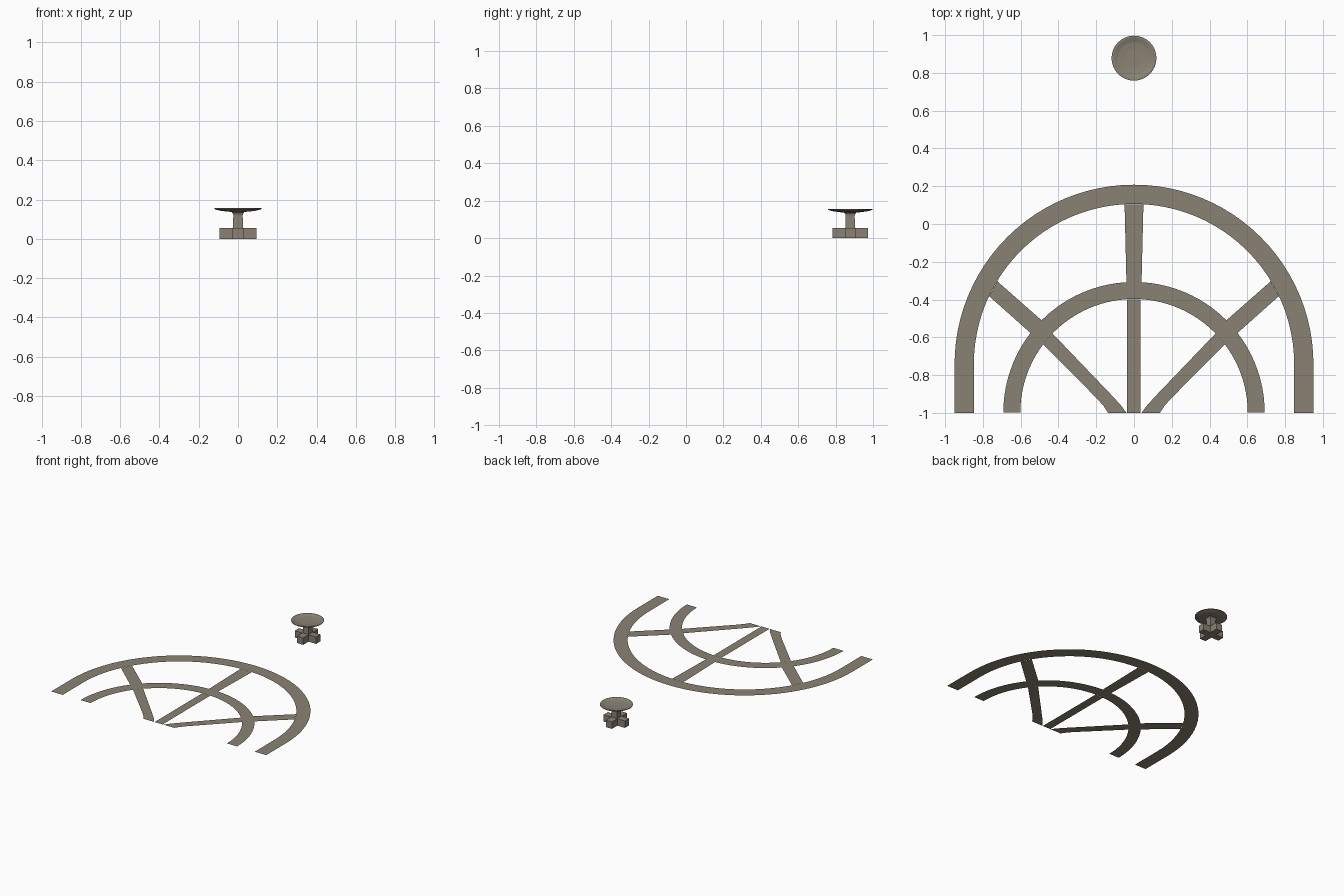
import bpy, bmesh, math

if "Cube" in bpy.data.objects:
    bpy.data.objects.remove(bpy.data.objects["Cube"])

stone = bpy.data.materials.new("warm grey stone")
stone.diffuse_color = (0.255, 0.225, 0.175, 1)
stone.use_nodes = True
stone.node_tree.nodes["Principled BSDF"].inputs["Base Color"].default_value = stone.diffuse_color

PATH_Z = 0.048
FY = 0.878  # fountain centre in y


def finish(name, bm):
    me = bpy.data.meshes.new(name)
    bmesh.ops.recalc_face_normals(bm, faces=bm.faces[:])
    bm.to_mesh(me)
    bm.free()
    ob = bpy.data.objects.new(name, me)
    me.materials.append(stone)
    bpy.context.collection.objects.link(ob)
    return ob


def strip(name, left, right):
    """Flat ribbon between two matching edge lines, facing up."""
    bm = bmesh.new()
    a = [bm.verts.new((x, y, PATH_Z)) for x, y in left]
    b = [bm.verts.new((x, y, PATH_Z)) for x, y in right]
    for i in range(len(a) - 1):
        f = bm.faces.new((a[i], b[i], b[i + 1], a[i + 1]))
        f.normal_update()
        if f.normal.z < 0:
            f.normal_flip()
    me = bpy.data.meshes.new(name)
    bm.to_mesh(me)
    bm.free()
    me.materials.append(stone)
    ob = bpy.data.objects.new(name, me)
    bpy.context.collection.objects.link(ob)


def arch(r, cy, n=48):
    pts = [(r * math.cos(math.pi * i / n), cy + r * math.sin(math.pi * i / n)) for i in range(n + 1)]
    if cy > -0.99:
        pts = [(r, -1)] + pts + [(-r, -1)]
    return pts


# curved paths
strip("outer_path", arch(0.95, -0.742), arch(0.848, -0.742))
strip("inner_path", arch(0.692, -0.999), arch(0.602, -0.999))

# straight centre path, inside and outside the inner arch
strip("centre_path_lower", [(-0.037, -1), (-0.037, -0.399)], [(0.034, -1), (0.034, -0.399)])
strip("centre_path_upper", [(-0.04, -0.309), (-0.05, 0.104)], [(0.04, -0.309), (0.05, 0.104)])

# diagonal paths, mirrored
for s, side in ((-1, "left"), (1, "right")):
    m = lambda pts: [(s * x, y) for x, y in pts]
    strip("diagonal_lower_" + side,
          m([(0.04, -1), (0.065, -0.965), (0.11, -0.915), (0.432, -0.579)]),
          m([(0.137, -1), (0.16, -0.965), (0.195, -0.925), (0.481, -0.637)]))
    strip("diagonal_upper_" + side,
          m([(0.489, -0.510), (0.724, -0.303)]),
          m([(0.548, -0.577), (0.767, -0.382)]))

# cross-shaped fountain base
L, W, H = 0.094, 0.027, 0.055
bm = bmesh.new()
outline = []
for k in range(4):
    c, s = round(math.cos(k * math.pi / 2)), round(math.sin(k * math.pi / 2))
    for x, y in ((W, -W), (L, -W), (L, W)):
        outline.append((x * c - y * s, x * s + y * c))
f = bm.faces.new([bm.verts.new((x, FY + y, 0)) for x, y in outline])
ext = bmesh.ops.extrude_face_region(bm, geom=[f], use_keep_orig=True)
bmesh.ops.translate(bm, vec=(0, 0, H), verts=[v for v in ext["geom"] if isinstance(v, bmesh.types.BMVert)])
finish("fountain_base", bm)


def lathe(name, profile, n, turn=0.0):
    bm = bmesh.new()
    rings = []
    for r, z in profile:
        if r == 0:
            rings.append([bm.verts.new((0, FY, z))] * n)
        else:
            rings.append([bm.verts.new((r * math.cos(turn + 2 * math.pi * i / n),
                                        FY + r * math.sin(turn + 2 * math.pi * i / n), z)) for i in range(n)])
    for a, b in zip(rings, rings[1:]):
        for i in range(n):
            j = (i + 1) % n
            vs = list(dict.fromkeys((a[i], a[j], b[j], b[i])))
            bm.faces.new(vs)
    return finish(name, bm)


# square column flaring under the bowl
q = math.sqrt(2)
lathe("fountain_column", [(0, H), (0.025 * q, H), (0.024 * q, 0.12), (0.027 * q, 0.13),
                          (0.035 * q, 0.139), (0, 0.139)], 4, math.pi / 4)

# shallow round bowl
lathe("fountain_bowl", [(0, 0.137), (0.05, 0.138), (0.09, 0.143), (0.119, 0.151), (0.119, 0.156),
                        (0.109, 0.156), (0.085, 0.148), (0.05, 0.144), (0, 0.143)], 32)
